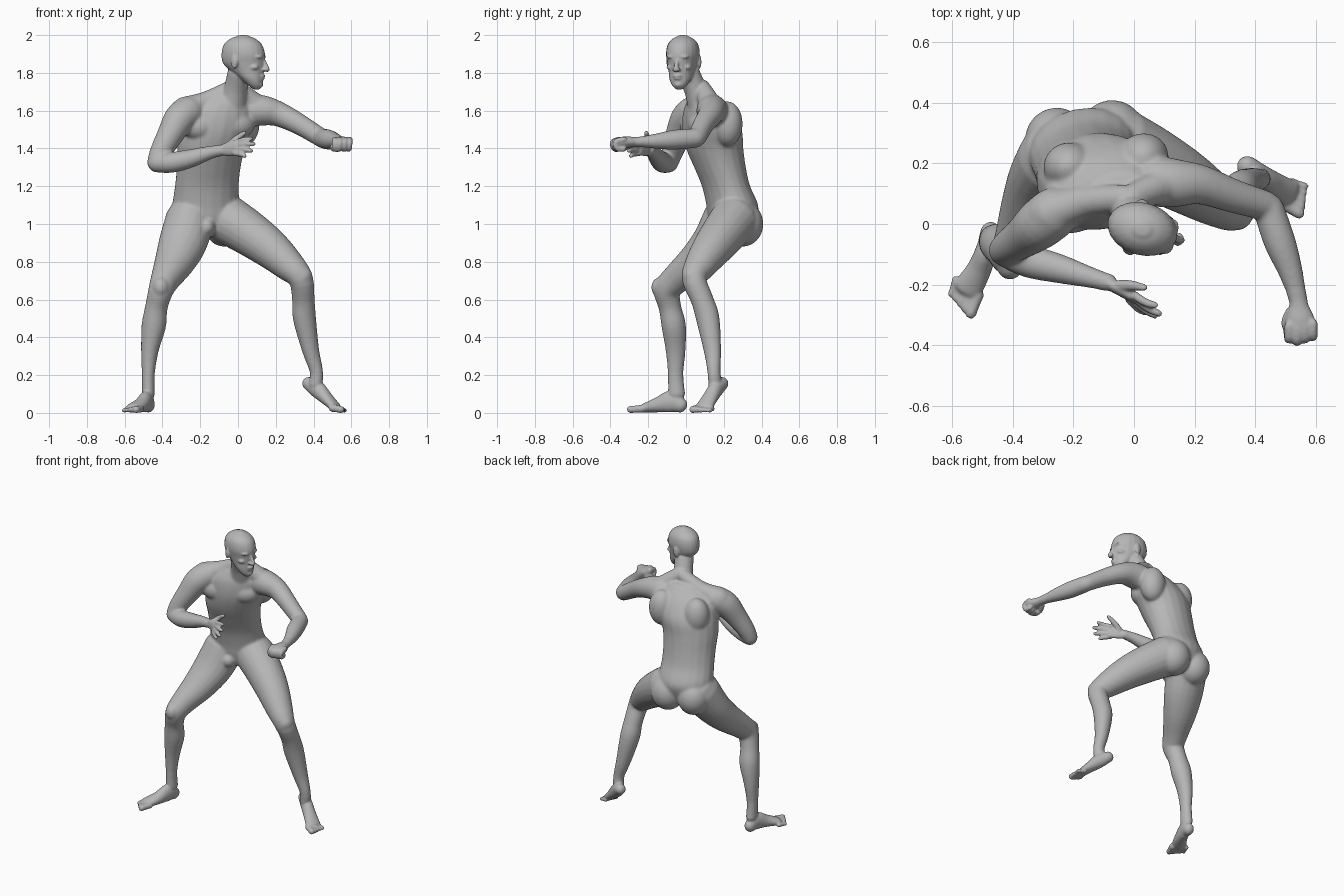
import bpy, bmesh, math
from mathutils import Vector, Matrix

cube = bpy.data.objects.get("Cube")
if cube:
    bpy.data.objects.remove(cube, do_unlink=True)

skin = bpy.data.materials.new("plain grey")
skin.use_nodes = True
GREY = (0.47, 0.47, 0.47, 1)
skin.diffuse_color = GREY
skin.node_tree.nodes["Principled BSDF"].inputs["Base Color"].default_value = GREY

bm = bmesh.new()
SIDES = 20


def spline(rings, steps):
    """Smooth curve through rings of (x, y, z, half width, half depth)."""
    out, n = [], len(rings)
    for i in range(n - 1):
        p = [rings[max(0, min(n - 1, i + k))] for k in (-1, 0, 1, 2)]
        for s in range(steps):
            t = s / steps
            out.append([0.5 * (2 * b + (c - a) * t + (2 * a - 5 * b + 4 * c - d) * t * t
                               + (3 * b - a - 3 * c + d) * t ** 3) for a, b, c, d in zip(*p)])
    return out + [list(rings[-1])]


def tube(rings, side=(1, 0, 0), level=False, cap=1.0, steps=4):
    """Closed loft of elliptical rings with rounded ends."""
    rings = [tuple(r) if len(r) == 5 else (*r, r[3]) for r in rings]
    pts = spline(rings, steps)
    loops = []
    for i, r in enumerate(pts):
        t = Vector(pts[min(i + 1, len(pts) - 1)][:3]) - Vector(pts[max(i - 1, 0)][:3])
        t = Vector((0, 0, 1)) if level else t.normalized()
        u = Vector(side)
        u = (u - t * u.dot(t)).normalized()
        v = t.cross(u)
        c, rad = Vector(r[:3]), min(r[3], r[4]) * cap
        angles = (0,)
        if i == 0:
            angles = (-80, -55, -28, 0)
        elif i == len(pts) - 1:
            angles = (0, 28, 55, 80)
        for ang in angles:
            k, o = math.cos(math.radians(ang)), math.sin(math.radians(ang))
            loops.append([bm.verts.new(c + t * rad * o
                          + u * r[3] * k * math.cos(j * math.tau / SIDES)
                          + v * r[4] * k * math.sin(j * math.tau / SIDES)) for j in range(SIDES)])
    for a, b in zip(loops, loops[1:]):
        for j in range(SIDES):
            bm.faces.new((a[j], a[(j + 1) % SIDES], b[(j + 1) % SIDES], b[j]))
    bm.faces.new(loops[0][::-1])
    bm.faces.new(loops[-1])


def ball(c, r, turn=0):
    """Ellipsoid turned about the vertical."""
    m = Matrix.Translation(c) @ Matrix.Rotation(math.radians(turn), 4, 'Z') @ Matrix.Diagonal((*r, 1))
    bmesh.ops.create_uvsphere(bm, u_segments=24, v_segments=16, radius=1, matrix=m)


def lerp(a, b, t):
    return tuple(Vector(a).lerp(Vector(b), t))


# Torso, twisted a little to its left
tube([(-.165, .24, .965, .11, .10), (-.168, .245, 1.03, .17, .125), (-.17, .245, 1.10, .18, .135),
      (-.165, .212, 1.20, .172, .125), (-.155, .18, 1.30, .172, .135), (-.142, .152, 1.40, .182, .15),
      (-.115, .138, 1.50, .195, .155), (-.09, .115, 1.60, .185, .125), (-.06, .10, 1.67, .12, .08)],
     side=(.97, .23, 0), level=True, cap=.3)
TWIST = 14
ball((-.20, .045, 1.515), (.10, .075, .075), TWIST)      # chest muscles
ball((-.01, .085, 1.525), (.10, .075, .075), TWIST)
ball((-.215, .19, 1.52), (.085, .08, .12), TWIST)        # shoulder blades
ball((.03, .22, 1.53), (.085, .08, .12), TWIST)
ball((-.255, .28, 1.0), (.105, .105, .115), 10)          # buttocks
ball((-.072, .30, 1.0), (.11, .11, .12), 10)
ball((-.165, .15, .985), (.045, .06, .05))               # groin

# Neck and the slopes to the shoulders
tube([(-.03, .078, 1.63, .075, .07), (-.012, .047, 1.72, .062, .06), (.005, .012, 1.80, .06, .06)])
tube([(-.03, .085, 1.72, .045), (-.16, .075, 1.65, .055), (-.28, .035, 1.60, .075)], side=(0, 1, 0))
tube([(-.01, .085, 1.72, .045), (.06, .115, 1.66, .055), (.12, .135, 1.605, .07)], side=(0, 1, 0))


def head(f, s, z):
    """Head frame: f towards the face, s towards its left."""
    return (.03 + .96 * f + .28 * s, -.017 - .28 * f + .96 * s, z)


# Head and face
tube([(*head(f, 0, z), a, b) for z, f, a, b in
      ((1.717, .07, .022, .022), (1.737, .062, .04, .042), (1.77, .045, .06, .059),
       (1.81, .02, .088, .068), (1.85, .0, .112, .078), (1.90, -.002, .118, .087),
       (1.95, -.004, .103, .079), (1.98, -.004, .069, .055), (1.993, -.004, .036, .03))],
     side=(.96, -.28, 0), level=True, cap=.25)
tube([(*head(.106, 0, 1.872), .010), (*head(.12, 0, 1.845), .011), (*head(.13, 0, 1.818), .014)],
     side=(.28, .96, 0))
FACE = -16
ball(head(.102, 0, 1.785), (.018, .026, .007), FACE)     # lips
ball(head(.099, 0, 1.771), (.017, .023, .008), FACE)
ball(head(.082, 0, 1.738), (.026, .026, .018), FACE)     # chin
for s in (-1, 1):
    ball(head(.088, s * .034, 1.885), (.026, .028, .009), FACE - s * -20)   # brow
    ball(head(.068, s * .046, 1.83), (.028, .022, .016), FACE)              # cheekbone
    ball(head(.122, s * .014, 1.816), (.012, .009, .008), FACE)             # nostril
    ball(head(-.028, s * .082, 1.858), (.021, .012, .037), FACE + s * 18)   # ear

# Right arm, bent across the body
tube([(-.26, .04, 1.595, .085), (-.31, .0, 1.555, .084), (-.36, -.04, 1.47, .07),
      (-.41, -.073, 1.38, .058), (-.432, -.087, 1.328, .05)], side=(0, 1, 0))
tube([(-.43, -.09, 1.322, .05), (-.35, -.122, 1.326, .055), (-.25, -.147, 1.347, .049),
      (-.15, -.175, 1.378, .036), (-.085, -.193, 1.39, .029)], side=(0, 1, 0))

# Right hand, open with spread fingers
tube([(-.09, -.192, 1.39, .021, .028), (-.05, -.215, 1.397, .02, .038), (-.005, -.243, 1.404, .016, .042)],
     side=(.5, .85, 0))
for base, tip in (((.0, -.235, 1.437), (.07, -.268, 1.452)), ((.005, -.247, 1.416), (.083, -.296, 1.424)),
                  ((.0, -.253, 1.393), (.07, -.302, 1.387)), ((-.015, -.25, 1.373), (.036, -.292, 1.36))):
    mid = Vector(lerp(base, tip, .5)) + Vector((.004, -.008, .003))
    tube([(*base, .0145), (*mid, .0135), (*tip, .011)], side=(0, .3, 1))
tube([(-.05, -.205, 1.415, .02), (-.01, -.203, 1.45, .017), (.033, -.21, 1.482, .012)], side=(0, 1, 0))

# Left arm, reaching out and forward
tube([(.08, .14, 1.60, .085), (.14, .135, 1.60, .08), (.22, .13, 1.58, .066),
      (.33, .092, 1.525, .056), (.435, .06, 1.46, .05)], side=(0, 1, 0))
tube([(.445, .05, 1.455, .052), (.482, -.06, 1.446, .053), (.515, -.15, 1.439, .042),
      (.54, -.24, 1.435, .031, .028), (.546, -.285, 1.435, .033, .027)])

# Left fist
tube([(.545, -.275, 1.435, .034, .026), (.549, -.315, 1.434, .048, .03), (.553, -.355, 1.43, .05, .03)])
for i in range(4):
    x = .513 + .026 * i
    y = .008 * abs(i - 1)
    tube([(x, y - .345, 1.447, .016), (x, y - .385, 1.435, .016),
          (x - .003, y - .38, 1.40, .015), (x - .008, y - .345, 1.397, .014)])
tube([(.52, -.29, 1.42, .019), (.503, -.33, 1.405, .017), (.525, -.372, 1.393, .013)])

# Right leg, planted
tube([(-.255, .215, 1.02, .13, .13), (-.292, .14, .90, .128, .112), (-.335, .052, .80, .108, .098),
      (-.383, -.05, .71, .08, .08), (-.408, -.10, .65, .067, .072), (-.432, -.085, .56, .06, .06),
      (-.446, -.065, .46, .065, .065), (-.467, -.055, .33, .047, .053), (-.475, -.055, .20, .034, .041),
      (-.475, -.05, .10, .034, .045)])
ball((-.408, -.135, .665), (.045, .05, .055), -15)

# Left leg, stepping out on the toes
tube([(-.05, .255, 1.02, .13), (.06, .20, .95, .12), (.17, .138, .87, .106), (.27, .075, .78, .085),
      (.332, .043, .71, .066), (.346, .085, .60, .06), (.352, .115, .50, .064, .06),
      (.385, .14, .33, .048, .044), (.415, .148, .22, .035, .036), (.41, .155, .15, .035, .038)],
     side=(.6, .8, 0))
ball((.345, .025, .725), (.05, .045, .05), 30)


def foot(rings, side, bases, tips):
    """Foot loft plus a row of toes from the big one to the little one."""
    tube(rings, side=side)
    for i in range(5):
        t = i / 4
        r = .019 - .007 * min(1, t * 1.3)
        base, tip = lerp(*bases, t), lerp(*tips, t)
        tube([(*base, r + .002), (*lerp(base, tip, .5), r), (*tip, r)], side=side)


foot([(-.474, -.028, .04, .034, .04), (-.485, -.08, .06, .036, .058), (-.512, -.15, .042, .041, .04),
      (-.55, -.215, .026, .05, .025)], (-.94, .33, 0),
     ((-.517, -.235, .022), (-.588, -.185, .018)), ((-.539, -.294, .018), (-.603, -.232, .013)))
foot([(.375, .19, .155, .035, .036), (.42, .158, .125, .038, .045), (.47, .125, .075, .043, .034),
      (.512, .098, .034, .05, .025)], (.4, .9, 0),
     ((.50, .063, .026), (.522, .138, .022)), ((.545, .036, .018), (.565, .125, .013)))

# Fuse the parts into one skin
bmesh.ops.recalc_face_normals(bm, faces=bm.faces)
mesh = bpy.data.meshes.new("body")
bm.to_mesh(mesh)
bm.free()
mesh.materials.append(skin)
body = bpy.data.objects.new("body", mesh)
bpy.context.collection.objects.link(body)
bpy.context.view_layer.objects.active = body
body.select_set(True)
fuse = body.modifiers.new("fuse", 'REMESH')
fuse.mode = 'VOXEL'
fuse.voxel_size = .006
fuse.use_smooth_shade = True
bpy.ops.object.modifier_apply(modifier="fuse")

# Blend the large muscles strongly, the hands, feet and face lightly
hands = [Vector((0, -.25, 1.41)), Vector((.55, -.34, 1.43))]
broad = body.vertex_groups.new(name="broad")
broad.add([v.index for v in body.data.vertices if .2 < v.co.z < 1.70
           and all((v.co - h).length > .12 for h in hands)], 1.0, 'REPLACE')
for label, group, count in (("blend", "broad", 22), ("polish", "", 3)):
    m = body.modifiers.new(label, 'SMOOTH')
    m.factor = .5
    m.iterations = count
    m.vertex_group = group
    bpy.ops.object.modifier_apply(modifier=label)

# Flat soles on the ground
for v in body.data.vertices:
    v.co.z = max(v.co.z, 0)
if not body.data.materials:
    body.data.materials.append(skin)
bpy.ops.object.shade_smooth()
